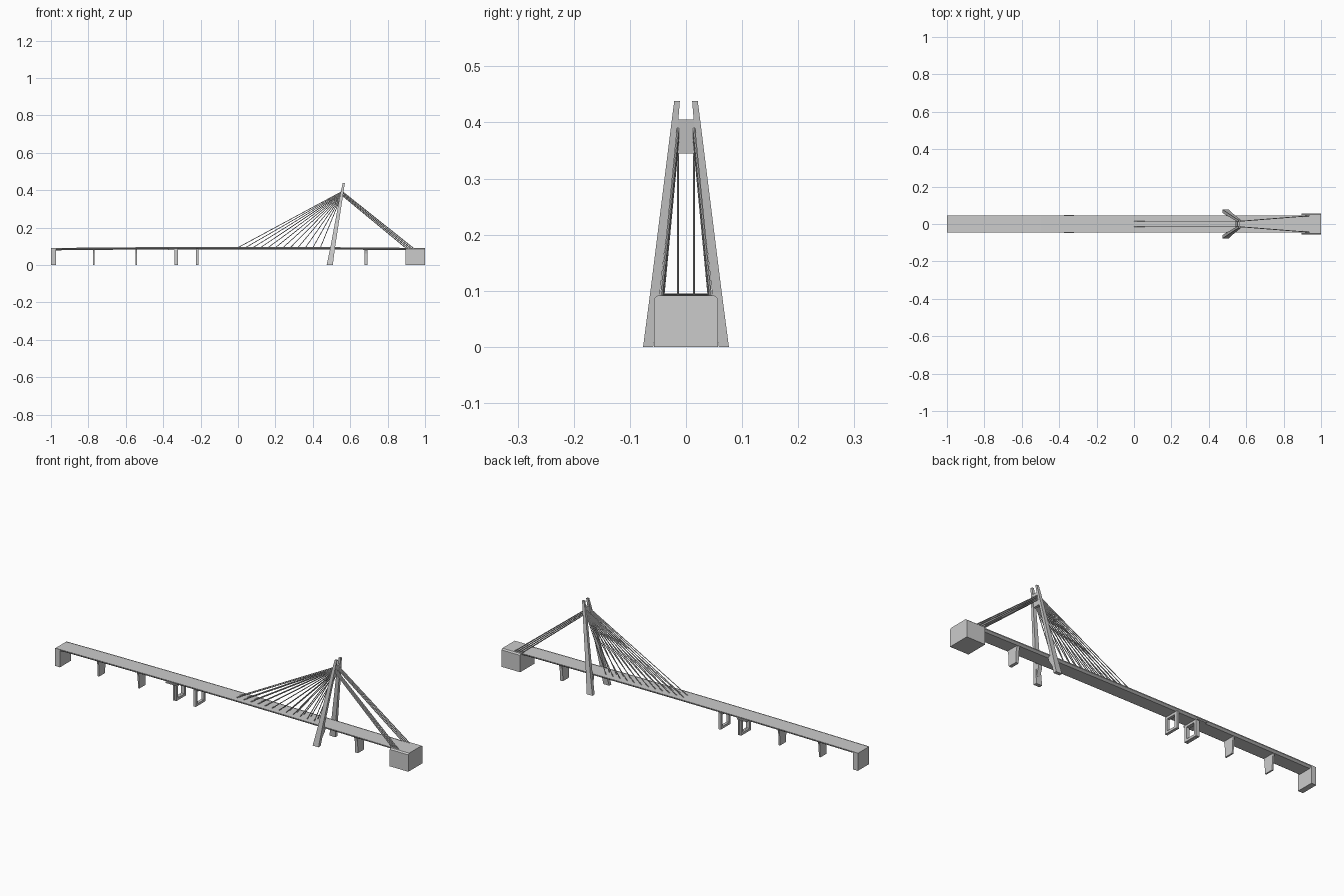
import bpy, bmesh
from mathutils import Vector

if "Cube" in bpy.data.objects:
    bpy.data.objects.remove(bpy.data.objects["Cube"])


def make(name, verts, faces):
    me = bpy.data.meshes.new(name)
    me.from_pydata(verts, [], faces)
    bm = bmesh.new()
    bm.from_mesh(me)
    bmesh.ops.recalc_face_normals(bm, faces=bm.faces)
    bm.to_mesh(me)
    bm.free()
    ob = bpy.data.objects.new(name, me)
    bpy.context.collection.objects.link(ob)
    return ob


def loft(name, rings):
    """Skin a list of equal-length closed rings and cap both ends."""
    n = len(rings[0])
    faces = [(k * n + i, k * n + (i + 1) % n, (k + 1) * n + (i + 1) % n, (k + 1) * n + i)
             for k in range(len(rings) - 1) for i in range(n)]
    faces += [tuple(range(n)), tuple((len(rings) - 1) * n + i for i in range(n))]
    return make(name, [v for r in rings for v in r], faces)


def rect(x0, x1, y0, y1, z):
    return [(x0, y0, z), (x1, y0, z), (x1, y1, z), (x0, y1, z)]


def box(name, x0, x1, y0, y1, z0, z1):
    return loft(name, [rect(x0, x1, y0, y1, z0), rect(x0, x1, y0, y1, z1)])


def deck_z(x):
    return 0.095 - 0.006 * x * x


def sweep_x(name, profile, x0, x1, n=24):
    """Carry a (y, height above road) section along the cambered road."""
    xs = [x0 + (x1 - x0) * i / n for i in range(n + 1)]
    return loft(name, [[(x, y, deck_z(x) + h) for y, h in profile] for x in xs])


def cable(name, a, b, r):
    a, b = Vector(a), Vector(b)
    me = bpy.data.meshes.new(name)
    bm = bmesh.new()
    bmesh.ops.create_cone(bm, cap_ends=True, segments=6, radius1=r, radius2=r, depth=(b - a).length)
    bm.to_mesh(me)
    bm.free()
    ob = bpy.data.objects.new(name, me)
    ob.location = (a + b) / 2
    ob.rotation_euler = (b - a).to_track_quat('Z', 'Y').to_euler()
    bpy.context.collection.objects.link(ob)


# Box-girder deck with low kerbs
sweep_x("deck", [(-0.045, 0), (0.045, 0), (0.045, -0.003), (0.034, -0.011),
                 (-0.034, -0.011), (-0.045, -0.003)], -1, 1)
for s in (-1, 1):
    sweep_x("kerb", [(s * 0.045, -0.001), (s * 0.0435, -0.001),
                     (s * 0.0435, 0.0015), (s * 0.045, 0.0015)], -1, 1)

# End abutments
box("left_abutment", -1, -0.972, -0.045, 0.045, 0, 0.088)
section = [(-0.057, 0), (0.057, 0), (0.057, 0.086), (0.050, 0.092), (-0.050, 0.092), (-0.057, 0.086)]
loft("right_abutment", [[(x, y, z) for y, z in section] for x in (0.895, 1.0)])

# Solid wall piers, wider at the top
for x, h in ((-0.77, 0.004), (-0.543, 0.004), (0.685, 0.008)):
    loft("wall_pier", [rect(x - h, x + h, -w, w, z)
                       for w, z in ((0.024, 0), (0.027, 0.06), (0.033, deck_z(x) - 0.008))])


# Open frame piers
def frame_pier(x, h):
    for s in (-1, 1):
        y0, y1 = sorted((s * 0.026, s * 0.040))
        box("frame_column", x - h, x + h, y0, y1, 0, 0.085)
    box("frame_cap", x - h, x + h, -0.04, 0.04, 0.072, 0.085)
    box("frame_sill", x - h, x + h, -0.04, 0.04, 0, 0.012)


frame_pier(-0.217, 0.007)
frame_pier(-0.334, 0.005)
frame_pier(-0.324, 0.004)
box("joint_ledge", -0.375, -0.320, -0.047, 0.047, 0.081, 0.087)

# Inclined pylon legs
for s in (-1, 1):
    loft("pylon_leg", [
        rect(0.474, 0.507, s * 0.0585, s * 0.0765, 0),
        rect(0.494, 0.519, s * 0.0467, s * 0.0640, 0.095),
        rect(0.546, 0.562, s * 0.0160, s * 0.0290, 0.375),
        rect(0.560, 0.571, s * 0.0110, s * 0.0210, 0.438)])
    # Corbel carrying the deck
    y0, y1 = s * 0.034, s * 0.060
    loft("leg_corbel", [rect(0.490, 0.510, s * 0.054, s * 0.062, 0.035),
                        rect(0.494, 0.515, y0, y1, 0.070),
                        rect(0.496, 0.518, y0, y1, 0.088)])

# Pylon head cross beam
loft("pylon_crossbeam", [rect(0.542, 0.556, -0.019, 0.019, 0.345),
                         rect(0.554, 0.566, -0.016, 0.016, 0.405)])

# Stay cables
for s in (-1, 1):
    for i in range(12):
        x = 0.04 * i
        top = 0.392 - 0.0035 * i
        cable("main_stay", (x, s * 0.014, deck_z(x) - 0.002),
              (0.545 + (top - 0.345) * 0.2, s * 0.014, top), 0.002)
    for i in range(4):
        x = 0.94 - 0.013 * i
        top = 0.393 - 0.007 * i
        cable("back_stay", (x, s * (0.044 - 0.001 * i), 0.088),
              (0.557, s * 0.014, top), 0.0025)
